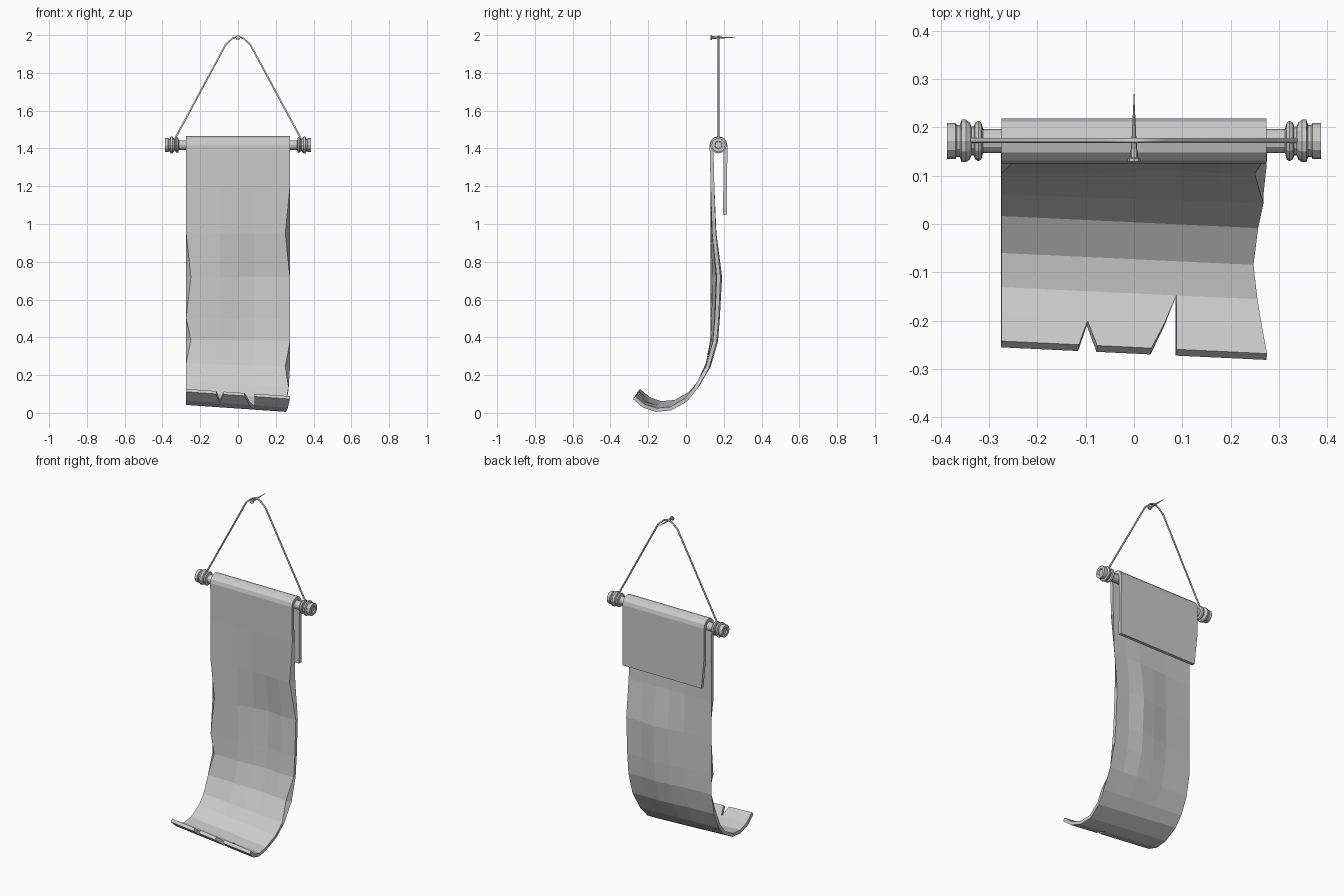
import bpy, bmesh, math
from mathutils import Vector

cube = bpy.data.objects.get("Cube")
if cube:
    bpy.data.objects.remove(cube, do_unlink=True)

grey = bpy.data.materials.new("plain_grey")
grey.use_nodes = True
grey.diffuse_color = (0.6, 0.6, 0.6, 1)
grey.node_tree.nodes["Principled BSDF"].inputs["Base Color"].default_value = (0.6, 0.6, 0.6, 1)

ROD = Vector((0, 0.172, 1.418))


def add_object(name, bm):
    bmesh.ops.recalc_face_normals(bm, faces=bm.faces)
    mesh = bpy.data.meshes.new(name)
    bm.to_mesh(mesh)
    bm.free()
    mesh.materials.append(grey)
    obj = bpy.data.objects.new(name, mesh)
    bpy.context.collection.objects.link(obj)
    return obj


def lathe(name, centre, axis, profile, sides):
    """Turn (distance along axis, radius) pairs around an axis."""
    bm = bmesh.new()
    turn = Vector((0, 0, 1)).rotation_difference(axis)
    rings = []
    for d, r in profile:
        rings.append([bm.verts.new(centre + turn @ Vector((
            r * math.cos(math.tau * i / sides), r * math.sin(math.tau * i / sides), d)))
            for i in range(sides)])
    for a, b in zip(rings, rings[1:]):
        for i in range(sides):
            j = (i + 1) % sides
            bm.faces.new((a[i], a[j], b[j], b[i]))
    bm.faces.new(rings[0])
    bm.faces.new(rings[-1])
    return add_object(name, bm)


# Cloth centre line: back flap, fold over the rod, hanging front, curled foot
path = [(0.206, 1.05), (0.208, 1.25)]
for i in range(7):
    a = math.pi * i / 6
    path.append((ROD.y + 0.037 * math.cos(a), ROD.z + 0.037 * math.sin(a)))
hang = len(path)
path += [(0.14, 1.2), (0.139, 0.95), (0.139, 0.72), (0.139, 0.5), (0.135, 0.38),
         (0.108, 0.25), (0.06, 0.145), (0.01, 0.085), (-0.07, 0.04), (-0.145, 0.033),
         (-0.21, 0.055), (-0.262, 0.1)]
last = len(path) - 1

# Backward dents per hanging row, and how strongly each column takes them
dent = {hang + 1: 0.012, hang + 2: 0.042, hang + 3: 0.03, hang + 4: 0.025, hang + 5: 0.015}
columns = [(-0.275, 0), (-0.097, 0.25), (-0.097, 0.25), (0, 0.7),
           (0.087, 1), (0.087, 1), (0.18, 0.7), (0.275, 0.8)]
# Tears open between doubled columns: left column, first row, left and right spread
tears = [(1, last - 1, 0.018, 0.02), (4, last - 2, 0.052, 0)]
worn_edge = {last - 5: 0.007, last - 4: 0.018, last - 3: 0.028, last - 2: 0.02, last - 1: 0.01}

bm = bmesh.new()
grid = []
for r, (y, z) in enumerate(path):
    row = []
    low = max(0, min(1, (r - hang - 3) / 4))
    for c, (x, weight) in enumerate(columns):
        for col, start, left, right in tears:
            if r > start:
                t = (r - start) / (last - start)
                x += -left * t if c == col else right * t if c == col + 1 else 0
        if c == len(columns) - 1:
            x -= worn_edge.get(r, 0)
        if r == 0 and c == 0:
            x += 0.02
        tilt = low * x / 0.275
        row.append(bm.verts.new((x, y + dent.get(r, 0) * weight - 0.013 * tilt,
                                 z - 0.019 * tilt)))
    grid.append(row)
for r in range(last):
    for c in range(len(columns) - 1):
        if c not in (1, 4):
            bm.faces.new((grid[r][c], grid[r][c + 1], grid[r + 1][c + 1], grid[r + 1][c]))
bmesh.ops.remove_doubles(bm, verts=bm.verts, dist=0.0005)
cloth = add_object("hanging_cloth", bm)
solid = cloth.modifiers.new("thickness", "SOLIDIFY")
solid.thickness = 0.02
solid.offset = 0
bpy.context.view_layer.objects.active = cloth
cloth.select_set(True)
bpy.ops.object.modifier_apply(modifier=solid.name)

# Chips shaved from the front corners of the side edges
for v in cloth.data.vertices:
    if abs(v.co.x) > 0.26 and v.co.y < 0.19 and v.normal.y < 0:
        heights = (0.95, 0.25) if v.co.x > 0 else (0.72, 0.38)
        if any(abs(v.co.z - h) < 0.03 for h in heights):
            v.co.x -= math.copysign(0.025, v.co.x)

# Rod with turned grooved ends and shallow sockets
half = [(0.313, 0.025), (0.316, 0.038), (0.322, 0.042), (0.329, 0.038), (0.332, 0.03),
        (0.337, 0.03), (0.34, 0.038), (0.348, 0.044), (0.357, 0.044), (0.361, 0.033),
        (0.367, 0.033), (0.37, 0.037), (0.387, 0.037), (0.387, 0.02), (0.38, 0.018)]
lathe("rod", ROD, Vector((1, 0, 0)), [(-d, r) for d, r in reversed(half)] + half, 12)

# Cord from rod end to rod end over the nail
curve = bpy.data.curves.new("cord", "CURVE")
curve.dimensions = "3D"
curve.bevel_depth = 0.005
curve.bevel_resolution = 1
curve.use_fill_caps = True
side = [(0.34, 1.44), (0.065, 1.95), (0.03, 1.982)]
points = [(-x, z) for x, z in side] + [(0, 1.994)] + [(x, z) for x, z in reversed(side)]
spline = curve.splines.new("POLY")
spline.points.add(len(points) - 1)
for p, (x, z) in zip(spline.points, points):
    p.co = (x, ROD.y + 0.001, z, 1)
curve.materials.append(grey)
cord = bpy.data.objects.new("cord", curve)
bpy.context.collection.objects.link(cord)

# Nail with a flat head and a long point
lathe("nail", Vector((0, 0.13, 1.987)), Vector((0, 1, 0)),
      [(0, 0.013), (0.006, 0.013), (0.008, 0.008), (0.045, 0.005), (0.14, 0.0005)], 8)
